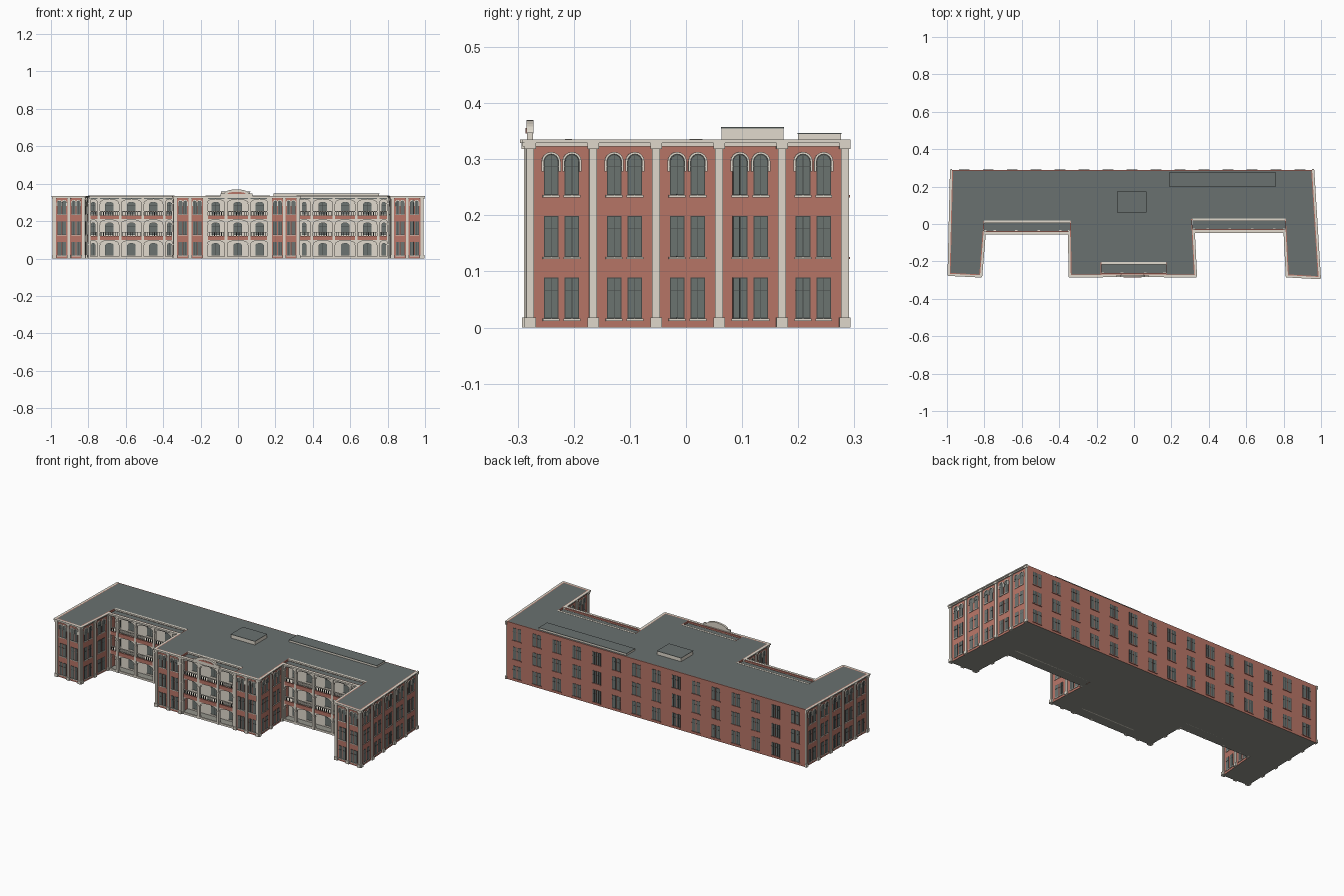
import bpy, bmesh
from math import pi, cos, sin
from mathutils import Matrix, Vector

if "Cube" in bpy.data.objects:
    bpy.data.objects.remove(bpy.data.objects["Cube"])


def material(name, rgb):
    m = bpy.data.materials.new(name)
    m.use_nodes = True
    m.diffuse_color = (*rgb, 1)
    m.node_tree.nodes["Principled BSDF"].inputs["Base Color"].default_value = (*rgb, 1)
    return m


brick = material("red brick", (0.48, 0.18, 0.137))
stone = material("pale stone", (0.75, 0.70, 0.61))
slate = material("slate roof", (0.142, 0.165, 0.16))
glass = material("grey glass", (0.15, 0.175, 0.167))
dark = material("dark frame", (0.06, 0.066, 0.063))
under = material("grey underside", (0.29, 0.29, 0.255))

parts = {}  # part name -> (mesh being built, material)
TOP = 0.335
FLOORS = (0.0, 0.11, 0.22)


def frame(a, b):
    """Wall frame: x along the wall, y up, z outward."""
    a, b = Vector((*a, 0)), Vector((*b, 0))
    d = (b - a).normalized()
    n = Vector((d.y, -d.x, 0))
    m = Matrix((d, (0, 0, 1), n)).transposed().to_4x4()
    m.translation = a
    return m, (b - a).length


def prism(part, mat, m, pts, d0, d1):
    bm = parts.setdefault(part, (bmesh.new(), mat))[0]
    lo, hi = ([bm.verts.new(m @ Vector((u, z, d))) for u, z in pts] for d in (d0, d1))
    bm.faces.new(lo)
    bm.faces.new(hi)
    for i in range(len(pts)):
        j = (i + 1) % len(pts)
        bm.faces.new((lo[i], lo[j], hi[j], hi[i]))


def box(part, mat, m, u0, u1, z0, z1, d0, d1):
    prism(part, mat, m, [(u0, z0), (u1, z0), (u1, z1), (u0, z1)], d0, d1)


def arc(c, half, zs, rise, n=8):
    return [(c + half * cos(pi * i / n), zs + rise * sin(pi * i / n)) for i in range(n + 1)]


def opening(c, w, z0, z1, rise):
    """Outline of a window, with a round head if rise is above zero."""
    if not rise:
        return [(c - w/2, z0), (c + w/2, z0), (c + w/2, z1), (c - w/2, z1)]
    return [(c - w/2, z0), (c + w/2, z0)] + arc(c, w/2, z1 - rise, rise)


def window(m, c, w, z0, z1, rise=0, d=0, sill="stone_sills", sill_mat=stone):
    e = 0.0018
    prism("window_frames", dark, m, opening(c, w, z0, z1, rise), d, d + 0.001)
    prism("window_panes", glass, m,
          opening(c, w - 2*e, z0 + e, z1 - e, max(rise - e, 0)), d, d + 0.0018)
    box("glazing_bars", dark, m, c - 0.0006, c + 0.0006, z0, z1 - 0.002, d, d + 0.0025)
    zb = z0 + 0.68 * (z1 - z0)
    box("glazing_bars", dark, m, c - w/2, c + w/2, zb, zb + 0.001, d, d + 0.0025)
    box(sill, sill_mat, m, c - w/2 - 0.002, c + w/2 + 0.002, z0 - 0.004, z0, d, d + 0.004)


def hood(m, c, w, z1):
    """Stone arch over a round-headed window, with short legs."""
    half, zs = w / 2, z1 - w / 2
    outer, inner = arc(c, half + 0.004, zs, half + 0.004), arc(c, half, zs, half)
    foot = zs - 0.018
    legs_right = [(c + half, foot), (c + half + 0.004, foot)]
    legs_left = [(c - half - 0.004, foot), (c - half, foot)]
    prism("arch_hoods", stone, m, legs_right + outer + legs_left + inner[::-1], 0, 0.004)


def cornice(m, u0, u1):
    box("cornice", stone, m, u0, u1, 0.323, 0.329, 0, 0.007)
    box("cornice", stone, m, u0, u1, 0.329, TOP, -0.002, 0.012)


def wall(a, b, bays, gap, w, start=0.009, end=0.009):
    """Brick wall with pilasters and pairs of windows."""
    m, length = frame(a, b)
    step = (length - 0.010) / bays
    for i in range(bays + 1):
        u = 0.005 + i * step
        box("pilasters", stone, m, u - 0.007, u + 0.007, 0, 0.325, 0, 0.006)
        box("pilasters", stone, m, u - 0.010, u + 0.010, 0, 0.018, 0, 0.009)
        box("pilasters", stone, m, u - 0.010, u + 0.010, 0.318, TOP, 0, 0.010)
        if i < bays:
            for f in FLOORS:
                for c in (u + step / 2 - gap, u + step / 2 + gap):
                    arched = f == FLOORS[-1]
                    window(m, c, w, f + 0.016, f + 0.089, w / 2 if arched else 0)
                    if arched:
                        hood(m, c, w, f + 0.089)
    cornice(m, -start, length + end)


def loggia(xs, y, y_back):
    """Three arcaded balconies in front of a pale back wall."""
    m, _ = frame((0, y), (1, y))
    back = y - y_back
    x0, x1 = xs[0], xs[-1]
    box("loggia_back_walls", stone, m, x0, x1, 0, 0.32, back - 0.002, back + 0.004)
    box("loggia_ground_floors", under, m, x0, x1, 0, 0.006, back, 0)
    box("loggia_plinths", stone, m, x0, x1, 0.001, 0.012, -0.006, 0.003)
    box("loggia_roofs", slate, m, x0, x1, 0.318, 0.324, back, 0)
    box("loggia_parapets", brick, m, x0, x1, 0.318, 0.334, -0.008, -0.002)
    cornice(m, x0, x1)
    rear, _ = frame((0, y_back), (1, y_back))
    box("cornice", stone, rear, x0, x1, 0.328, TOP + 0.001, -0.007, 0.006)
    for f in FLOORS[1:]:
        box("balcony_slabs", stone, m, x0, x1, f - 0.006, f + 0.004, back, 0)
        box("balcony_bands", brick, m, x0, x1, f - 0.010, f + 0.011, -0.004, 0.003)
    for x in xs:
        u = min(max(x, x0 + 0.007), x1 - 0.007)
        box("loggia_piers", stone, m, u - 0.007, u + 0.007, 0, 0.325, -0.012, 0.004)
        for f in FLOORS:
            box("loggia_piers", stone, m, u - 0.009, u + 0.009, f + 0.072, f + 0.077, -0.012, 0.006)
    for a, b in zip(xs, xs[1:]):
        c, half = (a + b) / 2, (b - a) / 2
        narrow = half < 0.045
        w = 0.025 if narrow else 0.046
        for f in FLOORS:
            # flattened arch between the piers
            top, spring = f + 0.104, f + 0.076
            head = arc(c, half - 0.007, spring, 0.021)[::-1]
            prism("loggia_arches", stone, m, [(a, top), (a, spring)] + head
                  + [(b, spring), (b, top)], -0.010, 0)
            window(m, c, w, f + 0.016, f + 0.083, 0.014, back + 0.004)
            if f:
                box("balcony_rails", stone, m, a, b, f + 0.029, f + 0.033, -0.008, -0.002)
                n = 4 if narrow else 9
                for i in range(1, n):
                    u = a + (b - a) * i / n
                    box("balusters", dark, m, u - 0.0018, u + 0.0018, f + 0.004, f + 0.03,
                        -0.007, -0.003)


# Main block: one footprint raised to the parapet, with an inset roof
left_front, left_inner = (-0.985, -0.266), (-0.823, -0.274)
right_inner, right_front = (0.823, -0.274), (0.987, -0.283)
right_back, left_back = (0.952, 0.288), (-0.972, 0.288)
left_nook, mid_left_nook = (-0.80, 0.012), (-0.342, 0.012)
mid_right_nook, right_nook = (0.310, 0.022), (0.808, 0.022)
mid_left, mid_right = (-0.338, -0.273), (0.325, -0.273)
bay_left, bay_right = (-0.175, -0.273), (0.170, -0.273)
footprint = [left_front, left_inner, left_nook, mid_left_nook, mid_left, bay_left,
             (-0.175, -0.210), (0.170, -0.210), bay_right, mid_right,
             mid_right_nook, right_nook, right_inner, right_front, right_back, left_back]
bm = bmesh.new()
base = bm.faces.new([bm.verts.new((x, y, 0)) for x, y in footprint])
grown = bmesh.ops.extrude_face_region(bm, geom=[base], use_keep_orig=True)["geom"]
bmesh.ops.translate(bm, verts=[v for v in grown if isinstance(v, bmesh.types.BMVert)],
                    vec=(0, 0, TOP))
bmesh.ops.recalc_face_normals(bm, faces=bm.faces)
roof = next(f for f in bm.faces if f.normal.z > 0.9)
base = next(f for f in bm.faces if f.normal.z < -0.9)
bmesh.ops.inset_individual(bm, faces=[roof], thickness=0.006)
roof.material_index, base.material_index = 1, 2
mesh = bpy.data.meshes.new("main_block")
bm.to_mesh(mesh)
bm.free()
for mat in (brick, slate, under):
    mesh.materials.append(mat)
bpy.context.collection.objects.link(bpy.data.objects.new("main_block", mesh))

# Brick walls: outer sides, wing fronts and wing inner sides
wall(right_front, right_back, 5, 0.0185, 0.026, end=0)
wall(left_back, left_front, 5, 0.0185, 0.026, start=0)
for a, b in ((left_front, left_inner), (mid_left, bay_left),
             (bay_right, mid_right), (right_inner, right_front)):
    wall(a, b, 2, 0.0125, 0.021)
wall(left_inner, (-0.804, -0.045), 2, 0.0175, 0.026)
wall((-0.341, -0.045), mid_left, 2, 0.0175, 0.026)
wall(mid_right, (0.313, -0.035), 2, 0.0175, 0.026)
wall((0.811, -0.035), right_inner, 2, 0.0175, 0.026)

# Plain back wall
m, length = frame(right_back, left_back)
for i in range(15):
    for f in FLOORS:
        for side in (-1, 1):
            window(m, length * (i + 0.5) / 15 + side * 0.0145, 0.025, f + 0.016, f + 0.089,
                   sill="brick_sills", sill_mat=brick)

# Arcaded balconies
loggia([-0.803, -0.745, -0.630, -0.510, -0.395, -0.340], -0.045, 0.012)
loggia([0.312, 0.395, 0.512, 0.633, 0.750, 0.810], -0.035, 0.022)
loggia([-0.175, -0.064, 0.061, 0.170], -0.271, -0.210)

# Curved gable over the entrance
m, _ = frame((-0.008, -0.273), (1, -0.273))
box("gable", stone, m, -0.085, 0.085, 0.33, 0.348, 0, 0.010)
prism("gable", stone, m, arc(0, 0.066, 0.346, 0.024, 12), -0.001, 0.011)
prism("gable_panel", brick, m, arc(0, 0.048, 0.346, 0.010, 12), 0.010, 0.013)

# Rooftop boxes with slate lids
m, _ = frame((0, 0), (1, 0))
for name, u0, u1, z1, y0, y1 in (("stair_housing", -0.09, 0.065, 0.357, 0.063, 0.174),
                                 ("roof_light", 0.19, 0.755, 0.347, 0.200, 0.276)):
    box(name, stone, m, u0, u1, 0.33, z1 - 0.002, -y1, -y0)
    box(name + "_lid", slate, m, u0 - 0.001, u1 + 0.001, z1 - 0.002, z1, -y1 - 0.001, -y0 + 0.001)

# Turn every collected part into an object
for name, (bm, mat) in parts.items():
    bmesh.ops.recalc_face_normals(bm, faces=bm.faces)
    mesh = bpy.data.meshes.new(name)
    bm.to_mesh(mesh)
    bm.free()
    mesh.materials.append(mat)
    bpy.context.collection.objects.link(bpy.data.objects.new(name, mesh))
